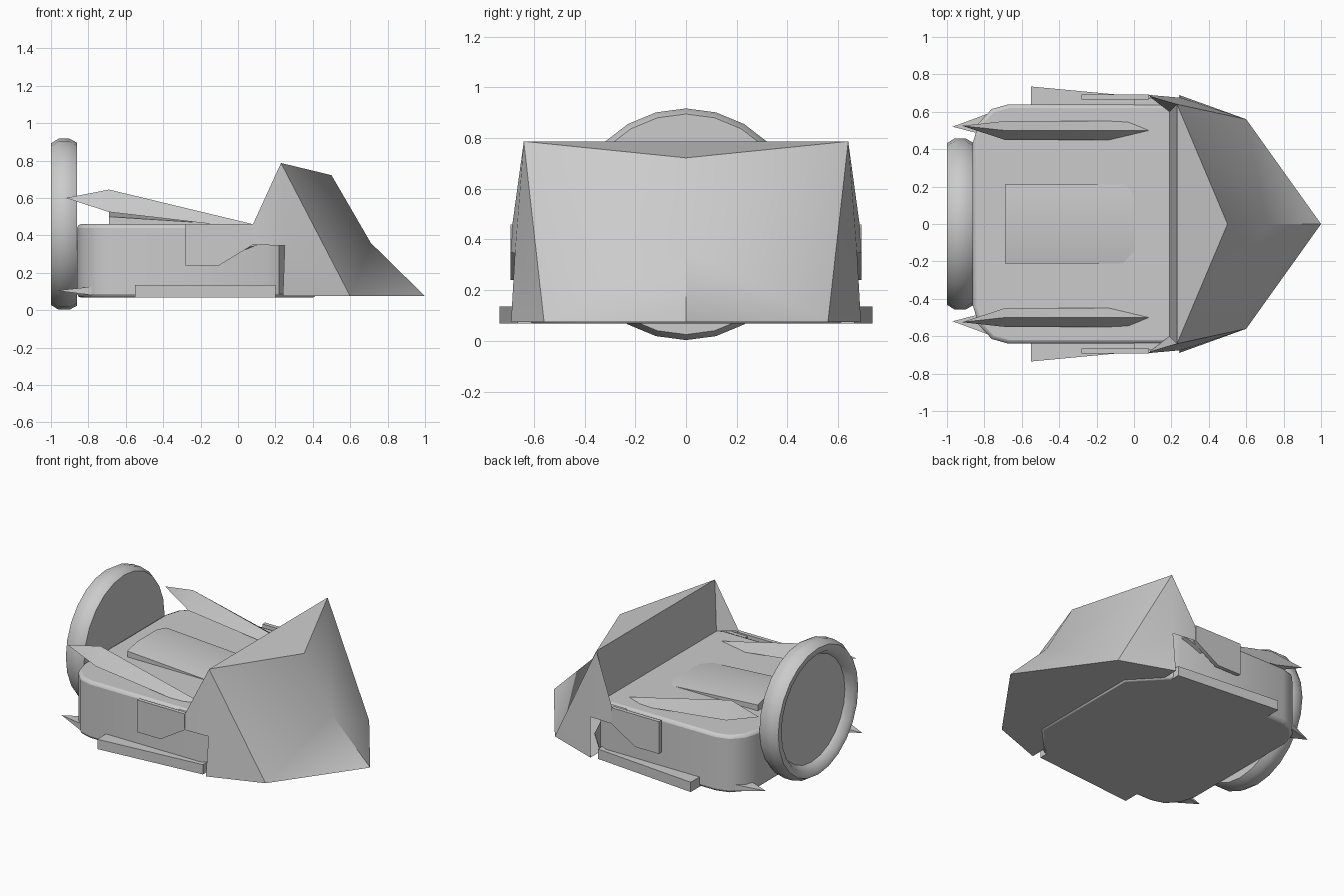
import bpy, bmesh
from math import cos, sin, pi, radians

if "Cube" in bpy.data.objects:
    bpy.data.objects.remove(bpy.data.objects["Cube"])


def make(name, verts, faces, mirror=False, smooth=35, bevel=0):
    me = bpy.data.meshes.new(name)
    me.from_pydata(verts, [], faces)
    bm = bmesh.new()
    bm.from_mesh(me)
    if mirror:
        # mirrored half across the xz plane
        geo = bmesh.ops.duplicate(bm, geom=bm.verts[:] + bm.edges[:] + bm.faces[:])["geom"]
        for v in [g for g in geo if isinstance(g, bmesh.types.BMVert)]:
            v.co.y = -v.co.y
        bmesh.ops.remove_doubles(bm, verts=bm.verts[:], dist=0.0005)
    bmesh.ops.recalc_face_normals(bm, faces=bm.faces[:])
    bm.to_mesh(me)
    bm.free()
    ob = bpy.data.objects.new(name, me)
    bpy.context.collection.objects.link(ob)
    if bevel:
        m = ob.modifiers.new("bevel", "BEVEL")
        m.width, m.segments, m.limit_method = bevel, 2, "ANGLE"
        m.angle_limit = radians(50)
    bpy.ops.object.select_all(action="DESELECT")
    ob.select_set(True)
    bpy.context.view_layer.objects.active = ob
    bpy.ops.object.shade_smooth_by_angle(angle=radians(smooth))
    return ob


def loft(name, a, b, **kw):
    # two matching rings joined into a closed solid
    n = len(a)
    faces = [list(range(n))[::-1], list(range(n, 2 * n))]
    faces += [(i, (i + 1) % n, n + (i + 1) % n, n + i) for i in range(n)]
    return make(name, list(a) + list(b), faces, **kw)


# main slab with rounded rear corners
half = [(-.86, .44), (-.83, .54), (-.76, .615), (-.67, .64), (.16, .64), (.22, .61), (.42, .4)]
plan = half + [(x, -y) for x, y in reversed(half)]
loft("body", [(x, y, .068) for x, y in plan],
     [(min(x, .23), y, .46) for x, y in plan], bevel=.02)

# pointed front prow, built as one half and mirrored
P = dict(A=(.23, .64, .787), A0=(.23, 0, .787), C=(.5, 0, .722), D=(.71, 0, .36),
         T=(1, 0, .075), E=(.6, .56, .075), H=(.24, .69, .075), G=(.25, .675, .345),
         K=(.08, .69, .35), B=(.08, .685, .46), I=(.19, .6, .46), I0=(.19, 0, .46),
         J=(.24, 0, .075))
keys = list(P)
F = ["A0 A C", "A D C", "A E D", "D E T", "A G H E", "A B K G",
     "A0 I0 I A", "A I B", "T E H J"]
make("prow", list(P.values()), [[keys.index(k) for k in f.split()] for f in F],
     mirror=True, smooth=45)

# round rear disc with a rounded rim and a recessed face
N = 24
prof = [(-.86, .3), (-.86, .435), (-.9, .457), (-.96, .457), (-1, .432), (-.995, .39), (-.95, .36)]
verts = [(x, r * sin(2 * pi * i / N), .46 + r * cos(2 * pi * i / N))
         for x, r in prof for i in range(N)]
faces = [(j * N + i, j * N + (i + 1) % N, (j + 1) * N + (i + 1) % N, (j + 1) * N + i)
         for j in range(len(prof) - 1) for i in range(N)]
last = (len(prof) - 1) * N
faces += [list(range(N)), list(range(last, last + N))]
make("rear_disc", verts, faces, smooth=50)

# sloped ribs on the deck
rib = [(-.21, .455), (-.21, .5), (-.105, .525), (.105, .525), (.21, .5), (.21, .455)]
loft("deck_rib", [(-.69, y, z) for y, z in rib],
     [(0, y, .445 + (z - .455) * .25) for y, z in rib], smooth=20)

for s, side in ((1, "left"), (-1, "right")):
    # raised spike on the deck
    make("upper_spike_" + side,
         [(-.92, s * .525, .6), (-.69, s * .45, .525), (-.69, s * .5, .645), (-.69, s * .55, .525),
          (.04, s * .45, .44), (.08, s * .5, .46), (.04, s * .55, .44)],
         [(0, 1, 2), (0, 2, 3), (0, 3, 1), (1, 4, 5, 2), (2, 5, 6, 3), (3, 6, 4, 1), (4, 6, 5)])
    # low spike at the rear corner
    make("lower_spike_" + side,
         [(-.97, s * .52, .105), (-.7, s * .45, .07), (-.7, s * .45, .135),
          (-.7, s * .62, .135), (-.7, s * .62, .07)],
         [(0, 1, 2), (0, 2, 3), (0, 3, 4), (0, 4, 1), (1, 4, 3, 2)])
    # tapering skirt along the bottom edge
    skirt = [(-.55, s * .735), (.2, s * .665), (.2, s * .6), (-.55, s * .6)]
    loft("skirt_" + side, [(x, y, .068) for x, y in skirt], [(x, y, .135) for x, y in skirt])
    # side cheek plate
    plate = [(-.28, .46), (-.28, .24), (-.1, .24), (.08, .35), (.08, .46)]
    loft("cheek_plate_" + side, [(x, s * .665, z) for x, z in plate],
         [(x, s * .692, z) for x, z in plate])
    # bridge joining the cheek plate to the body
    loft("plate_bridge_" + side, [(x, s * .62, z) for x, z in ((0, .3), (0, .45), (.15, .45), (.15, .36))],
         [(x, s * .67, z) for x, z in ((0, .32), (0, .45), (.15, .45), (.15, .36))])
